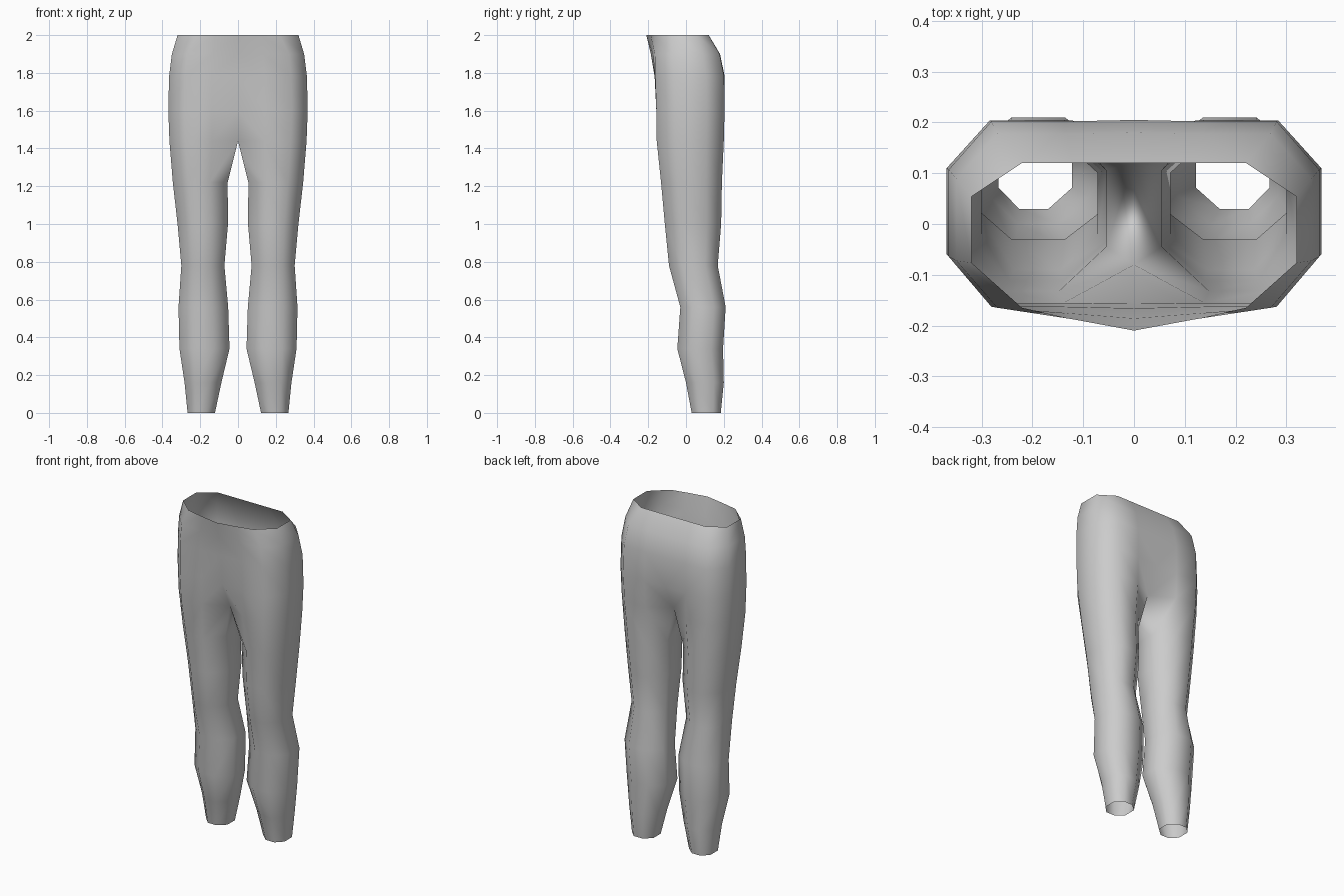
import bpy, bmesh

if "Cube" in bpy.data.objects:
    bpy.data.objects.remove(bpy.data.objects["Cube"])

# Sections from waist to hem: z, inner x, outer x, front y, back y
SECTIONS = [
    (2.00, 0.000, 0.320, -0.165, 0.120),
    (1.90, 0.000, 0.350, -0.165, 0.178),
    (1.78, 0.000, 0.365, -0.163, 0.202),
    (1.60, 0.000, 0.369, -0.157, 0.204),
    (1.44, 0.000, 0.363, -0.155, 0.200),
    (1.22, 0.055, 0.345, -0.132, 0.190),
    (1.00, 0.053, 0.320, -0.112, 0.186),
    (0.78, 0.072, 0.300, -0.090, 0.168),
    (0.56, 0.052, 0.315, -0.030, 0.210),
    (0.34, 0.045, 0.310, -0.046, 0.196),
    (0.16, 0.088, 0.283, 0.000, 0.200),
    (0.00, 0.122, 0.267, 0.030, 0.184),
]
# Centre seam of the body (front y, back y) down to the crotch
SEAM = [(-0.21, 0.12), (-0.186, 0.18), (-0.166, 0.205), (-0.155, 0.20), (-0.08, 0.12)]


def section(i):
    z, x0, x1, y0, y1 = SECTIONS[i]
    at_x = lambda f: x0 + (x1 - x0) * f
    at_y = lambda f: y0 + (y1 - y0) * f
    a, b = (0.38, 0.77) if i < 5 else (0.32, 0.72)
    if i == 0:
        b = 0.69
    lo, hi = (0.27, 0.74) if i else (0.31, 0.77)
    seam_f, seam_b = SEAM[i] if i < 5 else (at_y(0.27), at_y(0.74))
    front_in = y0 if i > 1 else (y0 + seam_f) / 2
    return [(x0, seam_f, z), (at_x(a), front_in, z), (at_x(b), y0, z),
            (x1, at_y(lo), z), (x1, at_y(hi), z), (at_x(b), y1, z),
            (at_x(a), y1, z), (x0, seam_b, z)]


# Right half of the trousers: open at the waist, hem and (above the crotch) centre line
bm = bmesh.new()
rings = [[bm.verts.new(p) for p in section(i)] for i in range(len(SECTIONS))]
for i, (top, low) in enumerate(zip(rings, rings[1:])):
    for j in range(8 if i >= 4 else 7):
        k = (j + 1) % 8
        bm.faces.new((top[j], low[j], low[k], top[k])).smooth = True

mesh = bpy.data.meshes.new("trousers")
bm.to_mesh(mesh)
bm.free()
trousers = bpy.data.objects.new("trousers", mesh)
bpy.context.collection.objects.link(trousers)

# Left half
mirror = trousers.modifiers.new("left_half", 'MIRROR')
mirror.use_clip = True
mirror.merge_threshold = 0.001
